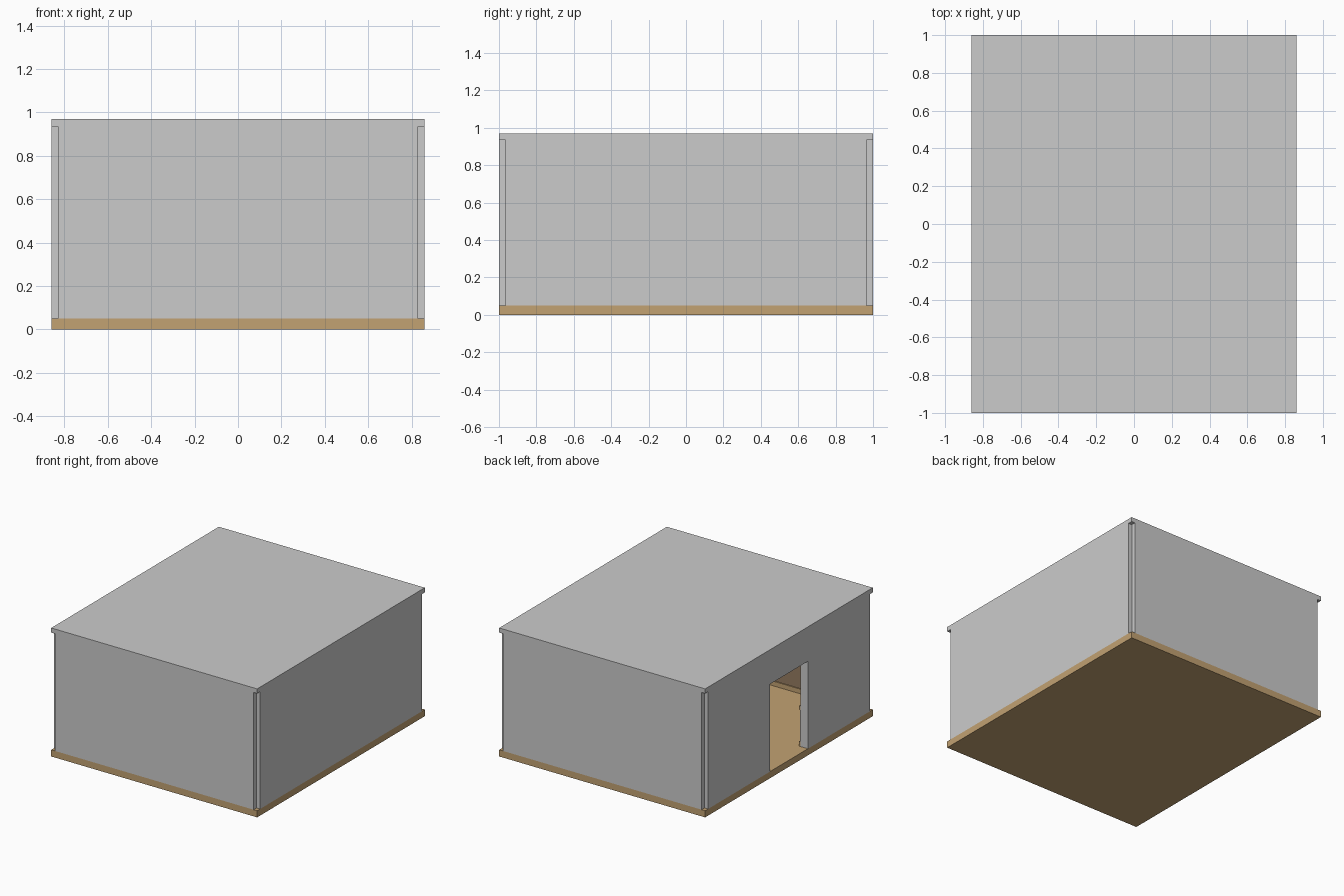
import bpy

if "Cube" in bpy.data.objects:
    bpy.data.objects.remove(bpy.data.objects["Cube"])

X, Y = 0.86, 1.0          # half footprint
Z0, Z1, Z2 = 0.05, 0.935, 0.97
T = 0.062                 # wall thickness
NX, NY = 0.03, 0.035      # corner notch
DOOR, DOOR_TOP = 0.226, 0.71


def material(name, rgb):
    m = bpy.data.materials.new(name)
    m.diffuse_color = (*rgb, 1)
    m.use_nodes = True
    m.node_tree.nodes["Principled BSDF"].inputs["Base Color"].default_value = m.diffuse_color
    return m


wood = material("wood", (0.54, 0.36, 0.17))
dark = material("dark_wood", (0.30, 0.20, 0.12))


def box(name, lo, hi, mat=None):
    lo, hi = [min(a, b) for a, b in zip(lo, hi)], [max(a, b) for a, b in zip(lo, hi)]
    v = [(x, y, z) for x in (lo[0], hi[0]) for y in (lo[1], hi[1]) for z in (lo[2], hi[2])]
    f = [(0, 1, 3, 2), (4, 6, 7, 5), (0, 4, 5, 1), (2, 3, 7, 6), (0, 2, 6, 4), (1, 5, 7, 3)]
    me = bpy.data.meshes.new(name)
    me.from_pydata(v, [], f)
    if mat:
        me.materials.append(mat)
    ob = bpy.data.objects.new(name, me)
    bpy.context.collection.objects.link(ob)
    return ob


# Floor and roof slabs
box("floor", (-X, -Y, 0), (X, Y, Z0), wood)
box("roof", (-X, -Y, Z1), (X, Y, Z2))

# Walls, with open notches at the corners
WX, WY = X - NX, Y - NY
box("front_wall", (-WX, -Y, Z0), (WX, -Y + T, Z1))
box("back_wall", (-WX, Y - T, Z0), (WX, Y, Z1))
box("right_wall", (X - T, -WY, Z0), (X, WY, Z1))
box("left_wall_front", (-X, -WY, Z0), (-X + T, -DOOR, Z1))
box("left_wall_back", (-X, DOOR, Z0), (-X + T, WY, Z1))
box("door_lintel", (-X, -DOOR, DOOR_TOP), (-X + T, DOOR, Z1))

# Interior trim running round the room, broken at the doorway
ix, iy = X - T, Y - T
trims = [("baseboard", Z0, 0.085, 0.014, wood),
         ("wainscot", 0.085, 0.325, 0.006, dark),
         ("chair_rail", 0.325, 0.355, 0.012, wood)]
for name, z0, z1, d, mat in trims:
    for side, s in (("front", -1), ("back", 1)):
        box(f"{side}_{name}", (-ix, s * iy, z0), (ix, s * (iy - d), z1), mat)
        box(f"left_{side}_{name}", (-ix, s * DOOR, z0), (-ix + d, s * (iy - d), z1), mat)
    box(f"right_{name}", (ix - d, -iy + d, z0), (ix, iy - d, z1), mat)
